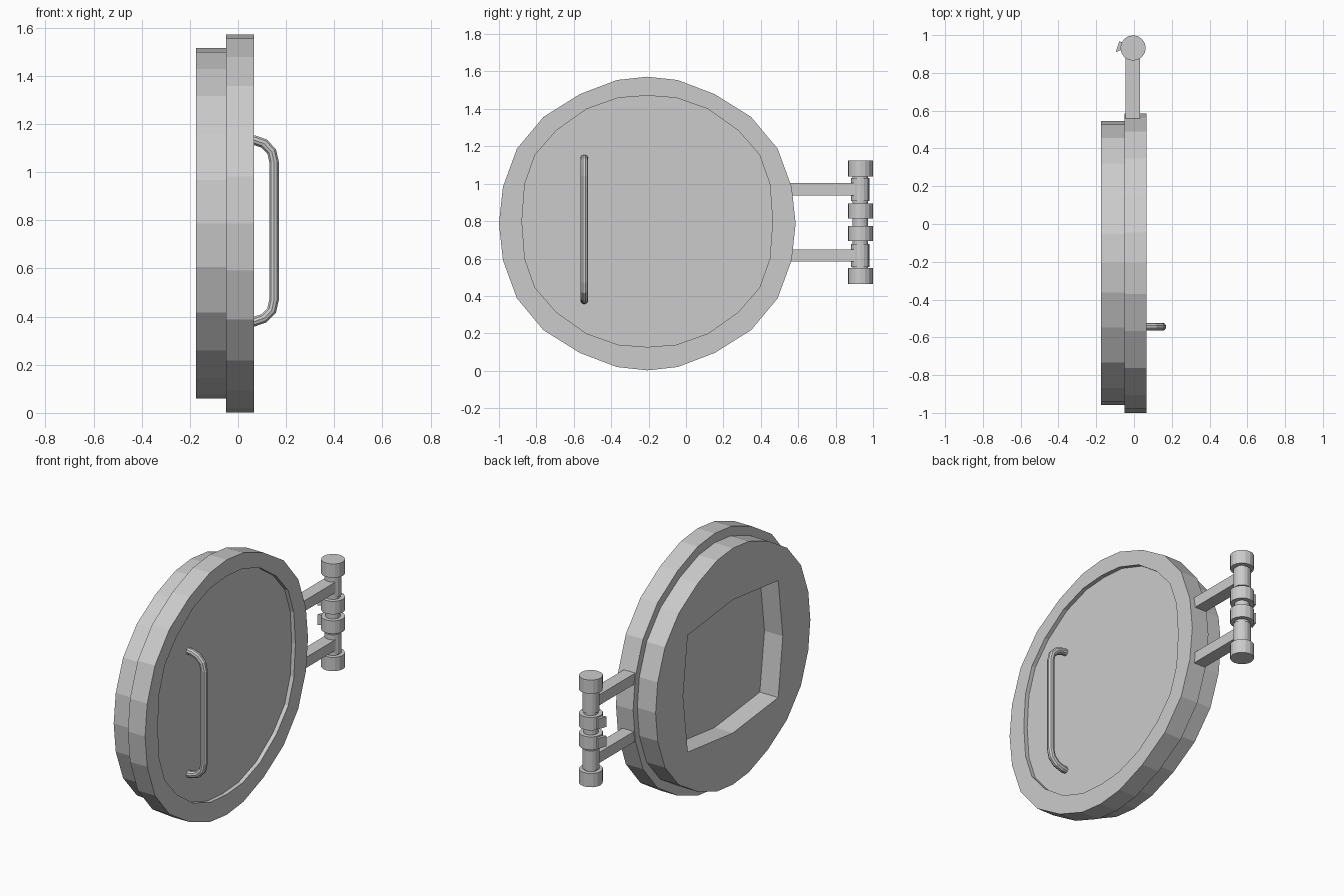
import bpy, bmesh, math
from mathutils import Vector

if "Cube" in bpy.data.objects:
    bpy.data.objects.remove(bpy.data.objects["Cube"])

CY, CZ = -0.207, 0.787      # hatch centre
PY, PX = 0.932, -0.005      # hinge pin axis
HZ = 0.793                  # hinge mid height


def finish(name, bm):
    bmesh.ops.recalc_face_normals(bm, faces=bm.faces)
    me = bpy.data.meshes.new(name)
    bm.to_mesh(me)
    bm.free()
    ob = bpy.data.objects.new(name, me)
    bpy.context.collection.objects.link(ob)
    return ob


def mirror4(q):
    """Full closed outline from a quarter running top -> side."""
    right = q + [(y, -z) for y, z in reversed(q[:-1])]
    return right + [(-y, z) for y, z in reversed(right[1:-1])]


def stack(name, loops, caps=True, closed=False):
    """Bridge (x, outline) loops around the hatch centre."""
    bm = bmesh.new()
    rings = [[bm.verts.new((x, CY + y, CZ + z)) for y, z in o] for x, o in loops]
    pairs = list(zip(rings, rings[1:]))
    if closed:
        pairs.append((rings[-1], rings[0]))
    for a, b in pairs:
        n = len(a)
        for i in range(n):
            j = (i + 1) % n
            bm.faces.new((a[i], a[j], b[j], b[i]))
    if caps:
        bm.faces.new(rings[0])
        bm.faces.new(rings[-1])
    return finish(name, bm)


def box(name, lo, hi):
    bm = bmesh.new()
    bmesh.ops.create_cube(bm, size=1)
    for v in bm.verts:
        v.co = [(a + b) / 2 + c * (b - a) for a, b, c in zip(lo, hi, v.co)]
    return finish(name, bm)


def pin_part(name, r, z0, z1, sides=16):
    bm = bmesh.new()
    bmesh.ops.create_cone(bm, cap_ends=True, segments=sides, radius1=r, radius2=r, depth=z1 - z0)
    bmesh.ops.translate(bm, verts=bm.verts, vec=(PX, PY, (z0 + z1) / 2))
    return finish(name, bm)


# Outlines: hand-cut 24-sided disc, recessed panel, rounded-square pocket
outer = mirror4([(0, .785), (.163, .767), (.36, .692), (.555, .57), (.697, .4), (.772, .195), (.793, 0)])
back = [(y * .949, z * .927) for y, z in outer]
panel = [(y, z + .012) for y, z in mirror4(
    [(0, .672), (.155, .66), (.325, .6), (.487, .485), (.6, .355), (.655, .2), (.67, 0)])]
top, corner, side = Vector((0, .41)), Vector((.44, .36)), Vector((.485, 0))
pocket = mirror4([tuple(top.lerp(corner, i / 3)) for i in range(3)] +
                 [tuple(corner.lerp(side, i / 3)) for i in range(4)])

# Front rim with recessed panel, and back ring with pocket
stack("door_front", [(-.05, outer), (.067, outer), (.067, panel), (.042, panel)])
stack("door_back_ring", [(-.05, back), (-.175, back), (-.175, pocket), (-.05, pocket)], caps=False)

# Bent grab handle
half = [(.035, .379), (.067, .377), (.108, .363), (.14, .33), (.15, .285)]
path = half + [(x, -z) for x, z in reversed(half)]
bm = bmesh.new()
rings = []
for i, (x, z) in enumerate(path):
    a, b = path[max(i - 1, 0)], path[min(i + 1, len(path) - 1)]
    t = Vector((b[0] - a[0], 0, b[1] - a[1])).normalized()
    u = Vector((0, 1, 0))
    w = t.cross(u)
    c = Vector((x, -.544, .756 + z))
    rings.append([bm.verts.new(c + .021 * (u * math.cos(k * math.tau / 10) + w * math.sin(k * math.tau / 10)))
                  for k in range(10)])
for a, b in zip(rings, rings[1:]):
    for k in range(10):
        j = (k + 1) % 10
        bm.faces.new((a[k], a[j], b[j], b[k]))
bm.faces.new(rings[0])
bm.faces.new(rings[-1])
finish("handle", bm)

# Hinge: shaft plus parts repeated above and below the middle
pin_part("hinge_shaft", .042, .48, 1.11)
for label, s in (("upper", 1), ("lower", -1)):
    def span(a, b):
        return sorted((HZ + s * a, HZ + s * b))

    z0, z1 = span(.145, .21)
    box(f"{label}_hinge_arm", (-.045, .555, z0), (.033, .92, z1))
    pin_part(f"{label}_sleeve", .049, *span(.115, .238))
    pin_part(f"{label}_collar", .067, *span(.02, .1))
    pin_part(f"{label}_cap", .067, *span(.245, .33))
    # small clamp tab on the collar
    z0, z1 = span(.028, .092)
    bm = bmesh.new()
    prof = [(-.097, .91), (-.078, .966), (-.05, .96), (-.06, .925)]
    lo, hi = ([bm.verts.new((x, y, z)) for x, y in prof] for z in (z0, z1))
    bm.faces.new(lo)
    bm.faces.new(hi)
    for k in range(4):
        j = (k + 1) % 4
        bm.faces.new((lo[k], lo[j], hi[j], hi[k]))
    finish(f"{label}_clamp_tab", bm)
